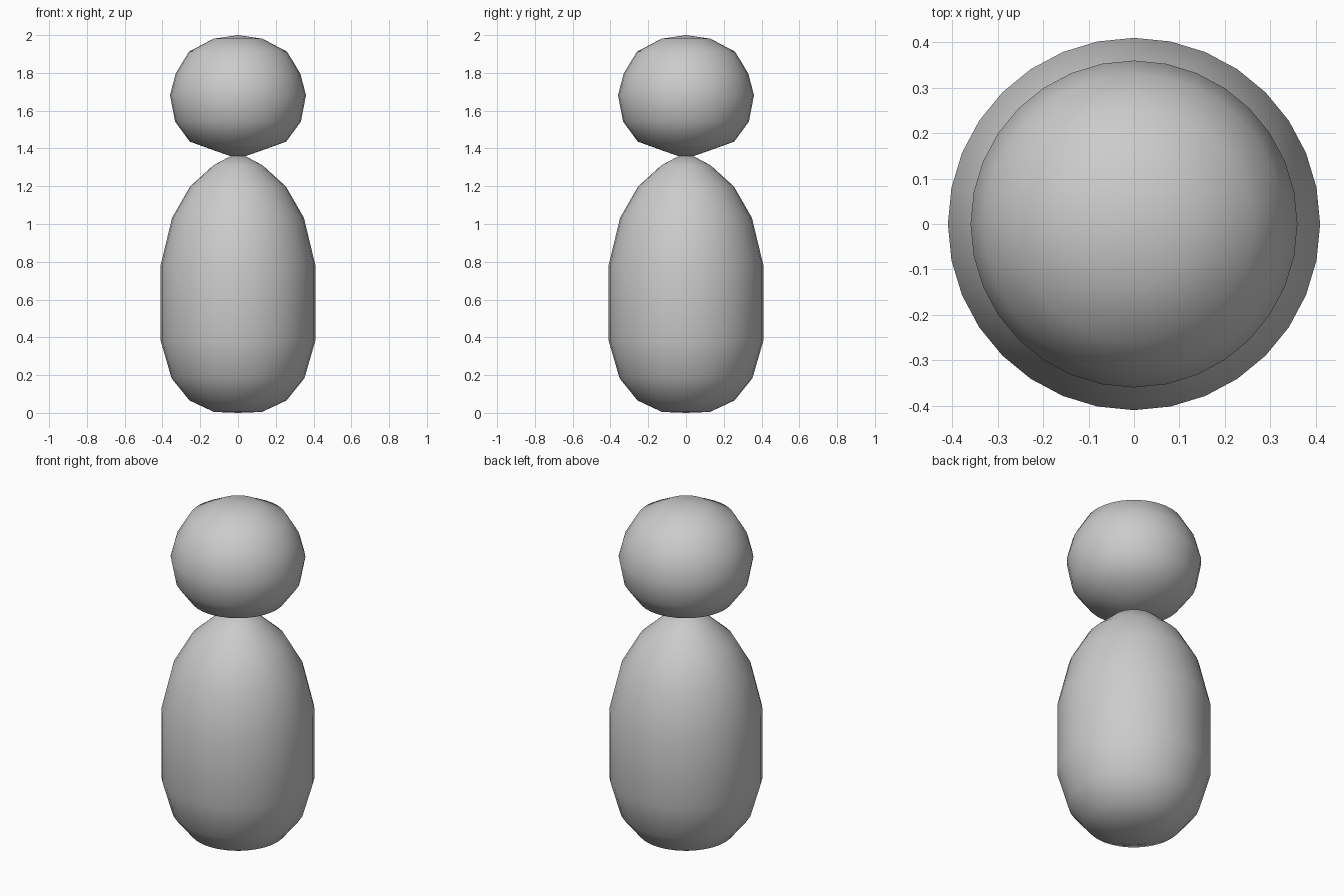
import bpy, bmesh, math

if "Cube" in bpy.data.objects:
    bpy.data.objects.remove(bpy.data.objects["Cube"])

SIDES = 32


def lathe(name, bottom, rings, top):
    """Smooth turned solid: pole at bottom, (radius, z) rings, pole at top."""
    bm = bmesh.new()
    loops = []
    for r, z in rings:
        loops.append([bm.verts.new((r * math.cos(math.tau * i / SIDES),
                                    r * math.sin(math.tau * i / SIDES), z))
                      for i in range(SIDES)])
    low = bm.verts.new((0, 0, bottom))
    high = bm.verts.new((0, 0, top))
    for i in range(SIDES):
        j = (i + 1) % SIDES
        bm.faces.new((low, loops[0][j], loops[0][i]))
        for a, b in zip(loops, loops[1:]):
            bm.faces.new((a[i], a[j], b[j], b[i]))
        bm.faces.new((loops[-1][i], loops[-1][j], high))
    for f in bm.faces:
        f.smooth = True
    mesh = bpy.data.meshes.new(name)
    bm.to_mesh(mesh)
    bm.free()
    obj = bpy.data.objects.new(name, mesh)
    bpy.context.collection.objects.link(obj)
    return obj


# Egg-shaped body, its tip just entering the head
lathe("body", 0.0,
      [(0.127, 0.005), (0.257, 0.066), (0.352, 0.184), (0.41, 0.384),
       (0.41, 0.78), (0.349, 1.033), (0.254, 1.198), (0.13, 1.311)],
      1.38)

# Rounded head
lathe("head", 1.345,
      [(0.13, 1.391), (0.255, 1.436), (0.333, 1.542), (0.36, 1.682),
       (0.33, 1.796), (0.26, 1.912), (0.13, 1.981)],
      2.0)
